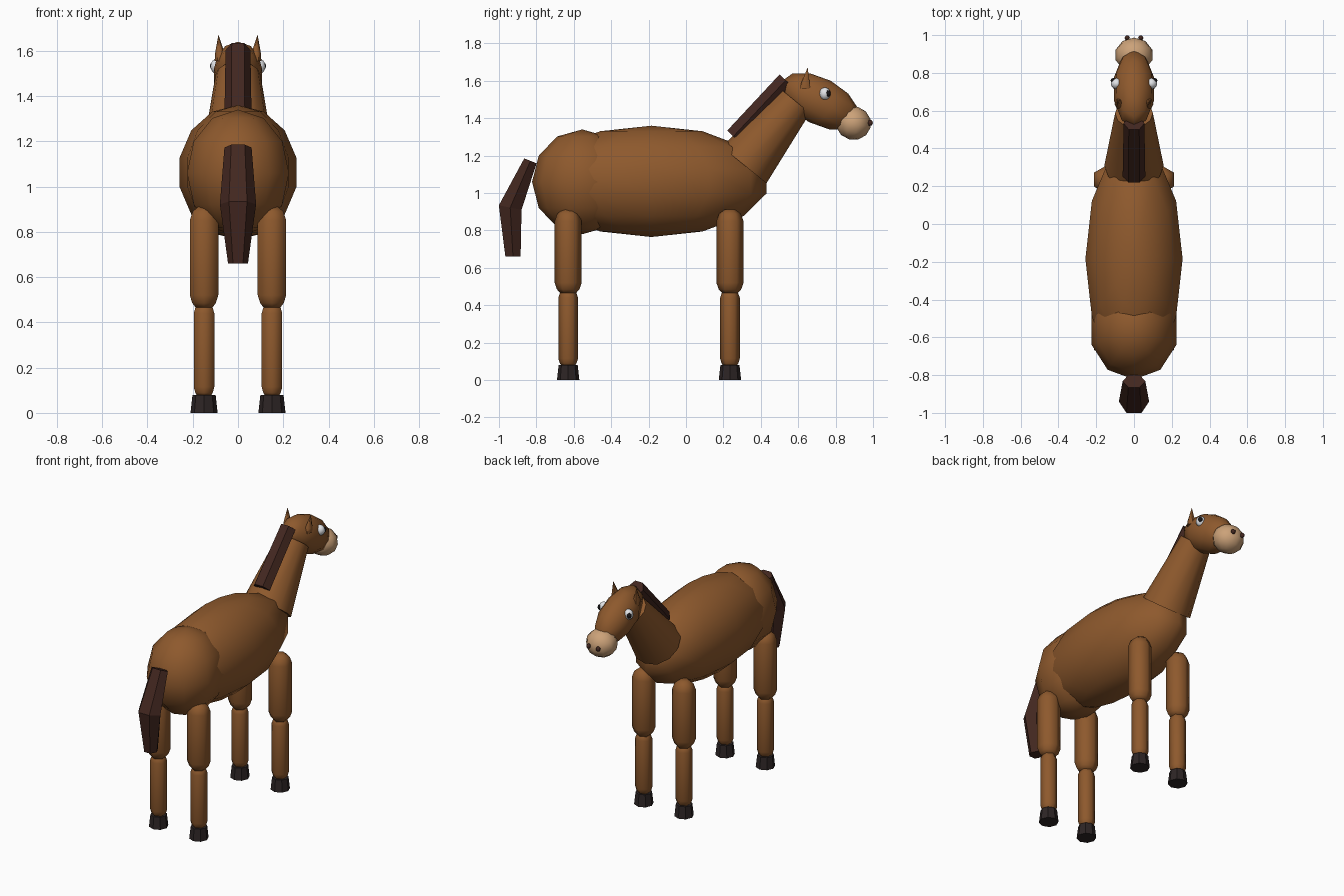
import bpy, bmesh, math
from math import cos, sin, radians
from mathutils import Vector, Matrix

cube = bpy.data.objects.get("Cube")
if cube:
    bpy.data.objects.remove(cube, do_unlink=True)


def material(name, r, g, b):
    m = bpy.data.materials.new(name)
    m.use_nodes = True
    m.diffuse_color = (r, g, b, 1)
    bsdf = m.node_tree.nodes["Principled BSDF"]
    bsdf.inputs["Base Color"].default_value = (r, g, b, 1)
    bsdf.inputs["Roughness"].default_value = 0.8
    return m


coat = material("chestnut coat", 0.27, 0.1, 0.026)
hair = material("dark hair", 0.055, 0.02, 0.014)
horn = material("hoof black", 0.026, 0.018, 0.018)
tan = material("tan muzzle", 0.6, 0.36, 0.19)
white = material("eye white", 0.85, 0.87, 0.9)
black = material("pupil black", 0.008, 0.007, 0.008)


def finish(name, bm, mat, smooth):
    bmesh.ops.recalc_face_normals(bm, faces=bm.faces)
    for f in bm.faces:
        f.smooth = smooth
    mesh = bpy.data.meshes.new(name)
    bm.to_mesh(mesh)
    bm.free()
    mesh.materials.append(mat)
    obj = bpy.data.objects.new(name, mesh)
    bpy.context.collection.objects.link(obj)
    return obj


def ball(name, centre, radii, mat, segments=10, rings=6, tilt=0):
    """Scaled sphere, tilted about x."""
    bm = bmesh.new()
    bmesh.ops.create_uvsphere(bm, u_segments=segments, v_segments=rings, radius=1)
    place = (Matrix.Translation(centre) @ Matrix.Rotation(radians(tilt), 4, 'X')
             @ Matrix.Diagonal((*radii, 1)))
    bm.transform(place)
    return finish(name, bm, mat, True)


def loft(name, rings, sides, mat, smooth=False):
    """Skin over rings given as (centre, half axis a, half axis b)."""
    bm = bmesh.new()
    loops = []
    for c, a, b in rings:
        angles = [math.tau * i / sides for i in range(sides)]
        loops.append([bm.verts.new(Vector(c) + Vector(a) * cos(t) + Vector(b) * sin(t))
                      for t in angles])
    for low, high in zip(loops, loops[1:]):
        for i in range(sides):
            j = (i + 1) % sides
            bm.faces.new((low[i], low[j], high[j], high[i]))
    bm.faces.new(loops[0])
    bm.faces.new(loops[-1])
    obj = finish(name, bm, mat, smooth)
    if smooth:
        obj.data.set_sharp_from_angle(angle=radians(62))
    return obj


def post(name, x, y, profile, sides, mat, smooth):
    """Upright part from (height, radius) pairs, with a corner towards y."""
    return loft(name, [((x, y, z), (0, r, 0), (r, 0, 0)) for z, r in profile],
                sides, mat, smooth)


# Trunk
ball("barrel", (0, -0.185, 1.0625), (0.264, 0.63, 0.2975), coat, 12, 7)
ball("rump", (0, -0.555, 1.06), (0.237, 0.268, 0.28), coat)

# Neck, along the slanted axis
up = Vector((0, 0.632, 0.775))
across = Vector((0, 0.775, -0.632))
side = Vector((1, 0, 0))
loft("neck", [((0, 0.31, 1.15), side * 0.157, across * 0.155),
              ((0, 0.587, 1.49), side * 0.1, across * 0.098)], 12, coat, True)

# Head
ball("head", (0, 0.715, 1.49), (0.111, 0.23, 0.125), coat, tilt=-28)
ball("muzzle", (0, 0.895, 1.374), (0.102, 0.095, 0.09), tan, tilt=-15)
for s, label in ((1, "left"), (-1, "right")):
    ball(label + "_eye", (s * 0.092, 0.743, 1.531), (0.031, 0.03, 0.034), white, 10, 8)
    ball(label + "_pupil", (s * 0.109, 0.759, 1.532), (0.015, 0.015, 0.018), black, 8, 6)
    ball(label + "_nostril", (s * 0.036, 0.985, 1.375), (0.014, 0.014, 0.016), hair, 8, 6)
    loft(label + "_ear", [((s * 0.077, 0.636, 1.555), (0.026, 0, 0), (0, 0.03, 0)),
                          ((s * 0.08, 0.638, 1.585), (0.022, 0, 0), (0, 0.027, 0)),
                          ((s * 0.086, 0.65, 1.668), (0.001, 0, 0), (0, 0.001, 0))],
         6, coat, True)

# Mane strip and hanging tail
crest = Vector((0, -0.73, 0.68)) * 0.052
loft("mane", [((0, 0.253, 1.303), side * 0.06, crest),
              ((0, 0.533, 1.603), side * 0.055, crest)], 6, hair)
loft("tail", [((0, -0.832, 1.172), side * 0.06, (0, 0.038, -0.015)),
              ((0, -0.94, 0.922), side * 0.08, (0, 0.07, -0.014)),
              ((0, -0.925, 0.66), side * 0.044, (0, 0.047, 0))], 6, hair)

# Legs and hooves
upper = [(0.465, 0.042), (0.485, 0.06), (0.52, 0.0725), (0.85, 0.0725),
         (0.89, 0.058), (0.912, 0.028)]
lower = [(0.075, 0.035), (0.09, 0.045), (0.115, 0.0525), (0.44, 0.0525),
         (0.465, 0.044), (0.48, 0.03)]
hoof = [(0, 0.06), (0.08, 0.051)]
for s, label in ((1, "left"), (-1, "right")):
    for y, end in ((0.235, "front"), (-0.63, "back")):
        name = f"{end}_{label}_"
        post(name + "upper_leg", s * 0.15, y, upper, 6, coat, True)
        post(name + "lower_leg", s * 0.15, y, lower, 6, coat, True)
        post(name + "hoof", s * 0.15, y, hoof, 8, horn, False)
